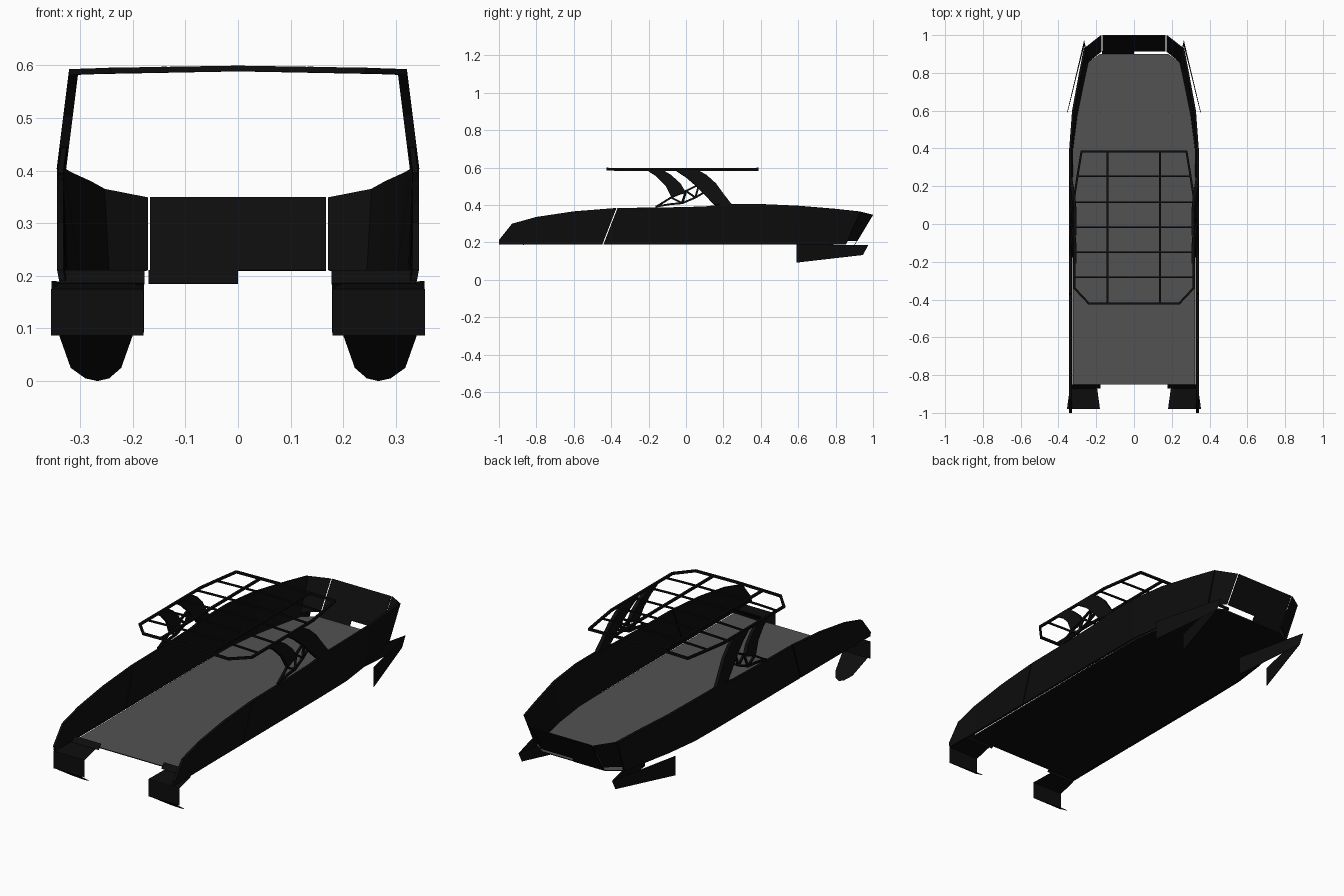
import bpy, bmesh, math
from mathutils import Vector

if "Cube" in bpy.data.objects:
    bpy.data.objects.remove(bpy.data.objects["Cube"])


def material(name, v):
    m = bpy.data.materials.new(name)
    m.diffuse_color = (v, v, v, 1)
    m.use_nodes = True
    m.node_tree.nodes["Principled BSDF"].inputs["Base Color"].default_value = m.diffuse_color
    return m


BLACK = material("black", 0.004)
GREY = material("deck grey", 0.085)


def make(name, verts, faces, mat=BLACK, thick=0.0):
    me = bpy.data.meshes.new(name)
    me.from_pydata(verts, [], faces)
    bm = bmesh.new()
    bm.from_mesh(me)
    bmesh.ops.recalc_face_normals(bm, faces=bm.faces)
    bm.to_mesh(me)
    bm.free()
    ob = bpy.data.objects.new(name, me)
    bpy.context.collection.objects.link(ob)
    me.materials.append(mat)
    if thick:
        mod = ob.modifiers.new("thickness", 'SOLIDIFY')
        mod.thickness = thick
        mod.offset = 0
    return ob


def strip(name, a, b, thick=0.0):
    """Sheet lofted between two rows of points."""
    n = len(a)
    return make(name, list(a) + list(b),
                [(i, i + 1, n + i + 1, n + i) for i in range(n - 1)], BLACK, thick)


def rods(name, paths, r):
    """Square bars along each path, gathered in one object."""
    verts, faces = [], []
    for path in paths:
        for p, q in zip(path, path[1:]):
            p, q = Vector(p), Vector(q)
            d = (q - p).normalized()
            u = d.cross(Vector((0, 0, 1)) if abs(d.z) < 0.95 else Vector((1, 0, 0))).normalized() * r
            v = d.cross(u).normalized() * r
            k = len(verts)
            for c in (p - d * r * 0.5, q + d * r * 0.5):
                verts += [c + u + v, c - u + v, c - u - v, c + u - v]
            faces += [(k + i, k + (i + 1) % 4, k + 4 + (i + 1) % 4, k + 4 + i) for i in range(4)]
            faces += [(k, k + 1, k + 2, k + 3), (k + 4, k + 5, k + 6, k + 7)]
    return make(name, verts, faces)


# Deck and underside
half = [(0.322, -0.85), (0.325, 0.4), (0.30, 0.6), (0.245, 0.855), (0.18, 0.9)]
outline = half + [(-x, y) for x, y in reversed(half)]
n = list(range(len(outline)))
make("deck", [(x, y, 0.190) for x, y in outline], [n], GREY)
make("hull_bottom", [(x, y, 0.185) for x, y in outline], [n])

# Side walls: (y top, x top, z top, y bottom, x bottom)
aft = [(-1, .338, .212, -1, .334), (-.93, .338, .30, -.93, .334),
       (-.8, .338, .336, -.8, .332), (-.6, .338, .366, -.65, .331),
       (-.372, .338, .384, -.447, .331)]
fore = [(-.366, .338, .384, -.441, .331), (-.1, .338, .387, -.1, .331),
        (.1, .338, .392, .1, .331), (.2, .338, .404, .2, .331),
        (.4, .337, .405, .4, .328), (.6, .322, .396, .58, .305),
        (.8, .285, .379, .73, .275), (.93, .26, .365, .855, .248)]
corner = [(.93, .26, .365, .855, .248), (.998, .173, .348, .915, .173)]

for s, side in ((1, "right"), (-1, "left")):
    for label, rows, zb, t in (("aft_wall", aft, .19, .012), ("fore_wall", fore, .19, .012),
                               ("bow_corner", corner, .21, .006)):
        strip(f"{side}_{label}", [(s * x, y, z) for y, x, z, _, _ in rows],
              [(s * x, y, zb) for _, _, _, y, x in rows], t)

    # Lip at the open end of the deck
    strip(f"{side}_deck_lip", [(s * .178, -.87, .185), (s * .338, -.87, .185)],
          [(s * .178, -.85, .21), (s * .338, -.85, .21)], 0.004)

    # Folded sheet pod: top flap, upright plate, rounded blade
    make(f"{side}_pod", [(s * x, y, z) for x, y, z in
         [(.195, -.87, .185), (.34, -.87, .185), (.355, -.98, .175), (.18, -.98, .175),
          (.18, -.98, .087), (.355, -.98, .087)]], [(0, 1, 2, 3), (3, 2, 5, 4)])
    blade = [(.2, .087), (.222, .025), (.245, .005), (.267, 0), (.29, .005), (.318, .025), (.34, .087)]
    make(f"{side}_pod_blade", [(s * x, -.98 + (.087 - z) * 1.5, z) for x, z in blade],
         [list(range(len(blade)))])

    # Forked bow fin: outer and inner plates meeting at the tip
    strip(f"{side}_bow_fin", [(s * .353, .59, .19), (s * .264, .972, .185), (s * .18, .59, .19)],
          [(s * .353, .59, .092), (s * .264, .945, .133), (s * .18, .59, .092)], 0.003)

    # Swept roof legs
    def lean(y, z):
        return (s * (.336 - (z - .40) * .125), y, z)

    main_a = [(-.06, .587), (.0, .548), (.05, .505), (.10, .455), (.15, .402)]
    main_b = [(.062, .587), (.11, .56), (.16, .515), (.20, .46), (.245, .402)]
    strip(f"{side}_main_leg", [lean(*p) for p in main_a], [lean(*p) for p in main_b], .018)
    rear_a = [(-.21, .587), (-.16, .555), (-.11, .505), (-.08, .445)]
    rear_b = [(-.125, .587), (-.08, .56), (-.03, .515), (.0, .465)]
    strip(f"{side}_rear_leg", [lean(*p) for p in rear_a], [lean(*p) for p in rear_b], .018)

    # Lattice between the legs
    lattice = [[(-.16, .39), (-.08, .44), (.0, .475), (.07, .51)],
               [(-.16, .392), (-.08, .405), (-.02, .41), (.05, .44), (.11, .475)],
               [(-.08, .44), (-.02, .41), (.0, .475), (.05, .44), (.07, .51)]]
    rods(f"{side}_leg_lattice", [[lean(*p) for p in path] for path in lattice], .005)

# Bow panel and small plate beneath it
strip("bow_panel", [(-.167, .998, .349), (.167, .998, .349)],
      [(-.167, .915, .21), (.167, .915, .21)], .005)
strip("bow_lower_plate", [(-.17, .915, .21), (0, .915, .21)],
      [(-.17, .9, .185), (0, .9, .185)], .003)


# Slightly domed roof frame
def dome(x, y):
    return (x, y, .587 + .007 * (1 - (x / .32) ** 2))


rim = [(.278, .383), (.295, .28), (.315, .15), (.315, -.34), (.24, -.42)]
loop = rim + [(0, -.42)] + [(-x, y) for x, y in reversed(rim)] + [(0, .383), rim[0]]
rods("roof_rim", [[dome(*p) for p in loop]], .0055)
rods("roof_long_bars", [[dome(x, -.42), dome(x, .383)] for x in (-.14, .138)], .0055)
bars = []
for y, w in ((.252, .298), (.115, .315), (-.017, .315), (-.15, .315), (-.283, .315)):
    bars.append([dome(w * k / 3, y) for k in range(-3, 4)])
rods("roof_cross_bars", bars, .004)
